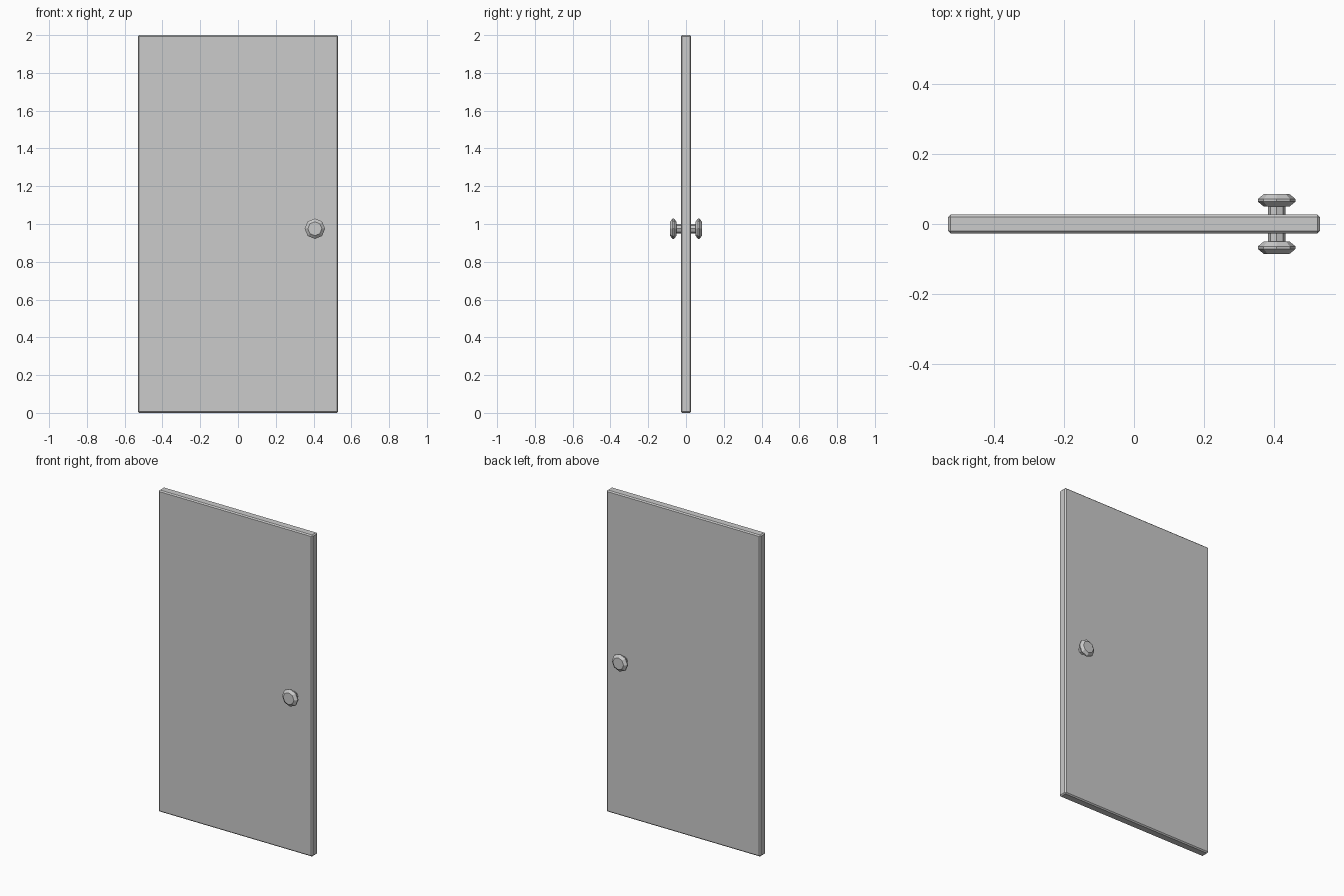
import bpy, bmesh, math

if "Cube" in bpy.data.objects:
    bpy.data.objects.remove(bpy.data.objects["Cube"])


def finish(bm, name):
    bmesh.ops.recalc_face_normals(bm, faces=bm.faces)
    mesh = bpy.data.meshes.new(name)
    bm.to_mesh(mesh)
    bm.free()
    ob = bpy.data.objects.new(name, mesh)
    bpy.context.collection.objects.link(ob)
    return ob


# Door panel with chamfered edges
W, T, H = 1.06, 0.054, 2.0
bm = bmesh.new()
bmesh.ops.create_cube(bm, size=1)
for v in bm.verts:
    v.co = (v.co.x * W, v.co.y * T, (v.co.z + 0.5) * H)
panel = finish(bm, "door_panel")
bevel = panel.modifiers.new("chamfer", "BEVEL")
bevel.width = 0.007
bevel.segments = 1

# Eight-sided door knob, mirrored to the back: (distance from door centre, radius)
PROFILE = [(0.02, 0.025), (0.05, 0.025), (0.05, 0.037),
           (0.064, 0.054), (0.071, 0.054), (0.085, 0.037)]
KX, KZ, SIDES = 0.407, 0.975, 8
bm = bmesh.new()
rings = []
for d, r in PROFILE:
    rings.append([bm.verts.new((KX + r * math.cos(i * math.tau / SIDES), -d,
                                KZ + r * math.sin(i * math.tau / SIDES)))
                  for i in range(SIDES)])
for a, b in zip(rings, rings[1:]):
    for i in range(SIDES):
        j = (i + 1) % SIDES
        bm.faces.new((a[i], a[j], b[j], b[i]))
bm.faces.new(rings[0])
bm.faces.new(rings[-1])
knob = finish(bm, "door_knobs")
mirror = knob.modifiers.new("both_sides", "MIRROR")
mirror.use_axis = (False, True, False)
